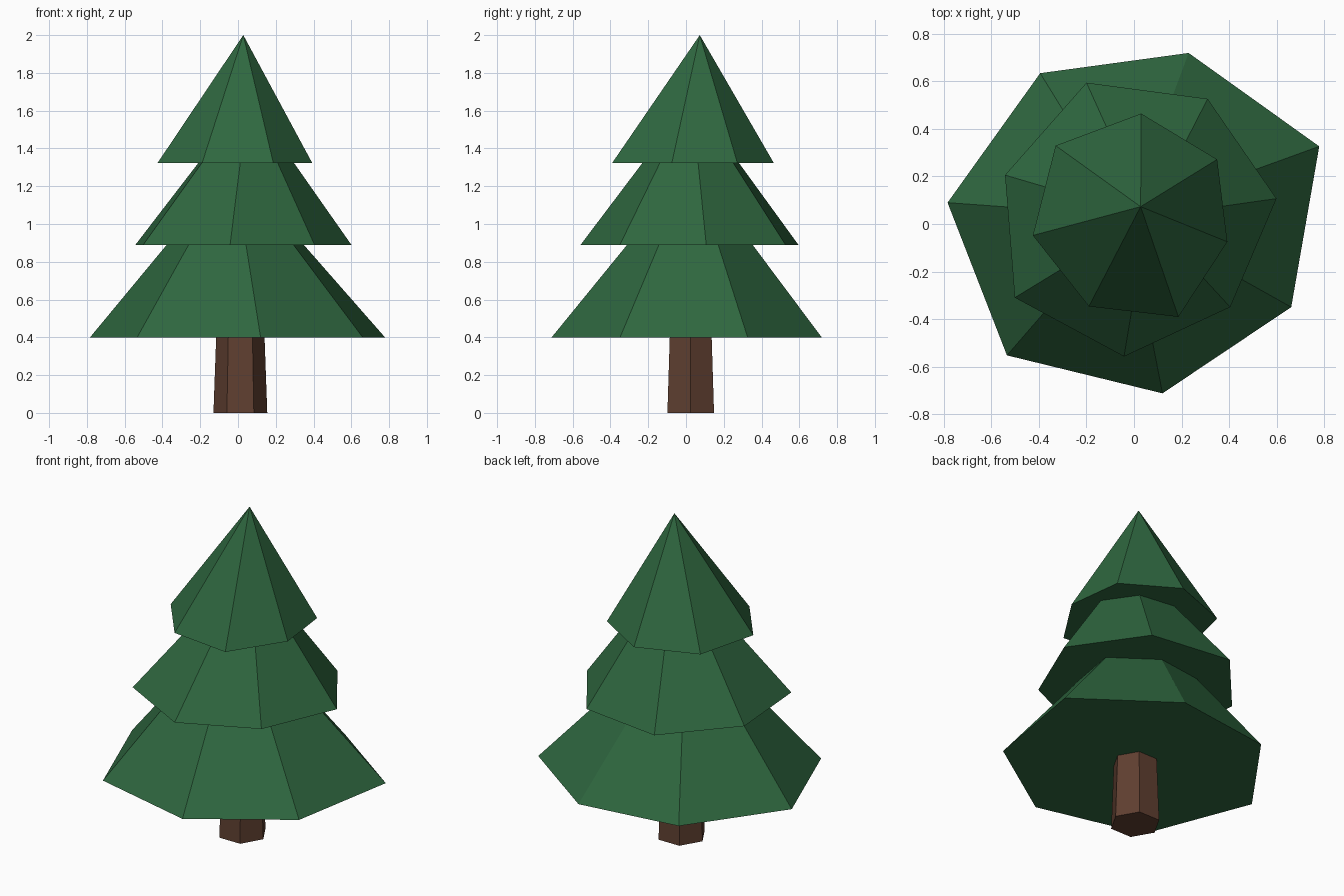
import bpy
import math

if "Cube" in bpy.data.objects:
    bpy.data.objects.remove(bpy.data.objects["Cube"])


def material(name, rgb):
    m = bpy.data.materials.new(name)
    m.diffuse_color = (*rgb, 1.0)
    m.use_nodes = True
    m.node_tree.nodes["Principled BSDF"].inputs["Base Color"].default_value = m.diffuse_color
    return m


def add_mesh(name, verts, faces, mat):
    mesh = bpy.data.meshes.new(name)
    mesh.from_pydata(verts, [], faces)
    mesh.materials.append(mat)
    obj = bpy.data.objects.new(name, mesh)
    bpy.context.collection.objects.link(obj)
    return obj


def foliage_tier(name, rim, z, apex, mat):
    """Closed uneven cone: flat underside, leaning tip. Rim runs clockwise from above."""
    n = len(rim)
    verts = [(x, y, z) for x, y in rim] + [apex]
    faces = [((i + 1) % n, i, n) for i in range(n)] + [tuple(range(n))]
    return add_mesh(name, verts, faces, mat)


def tapered_post(name, centre, sides, r_low, r_high, z_low, z_high, mat):
    verts = []
    for r, z in ((r_low, z_low), (r_high, z_high)):
        for i in range(sides):
            a = math.tau * i / sides
            verts.append((centre[0] + r * math.cos(a), centre[1] + r * math.sin(a), z))
    faces = [(i, (i + 1) % sides, sides + (i + 1) % sides, sides + i) for i in range(sides)]
    faces += [tuple(reversed(range(sides))), tuple(range(sides, 2 * sides))]
    return add_mesh(name, verts, faces, mat)


green = material("pine green", (0.028, 0.136, 0.050))
brown = material("bark brown", (0.115, 0.050, 0.030))

# Six-sided trunk
tapered_post("trunk", (0.0125, 0.025), 6, 0.1425, 0.127, 0.0, 0.43, brown)

# Three seven-sided foliage tiers with uneven rims
foliage_tier("lower_foliage",
             [(-0.785, 0.09), (-0.395, 0.635), (0.23, 0.72), (0.78, 0.327),
              (0.662, -0.35), (0.12, -0.713), (-0.535, -0.553)],
             0.398, (-0.025, 0.035, 1.315), green)
foliage_tier("middle_foliage",
             [(-0.20, 0.595), (0.31, 0.527), (0.60, 0.107), (0.405, -0.35),
              (-0.042, -0.558), (-0.502, -0.31), (-0.543, 0.206)],
             0.89, (0.055, 0.03, 1.668), green)
foliage_tier("upper_foliage",
             [(0.03, 0.465), (0.35, 0.272), (0.393, -0.075), (0.187, -0.391),
              (-0.19, -0.347), (-0.426, -0.048), (-0.33, 0.33)],
             1.323, (0.028, 0.073, 2.0), green)
